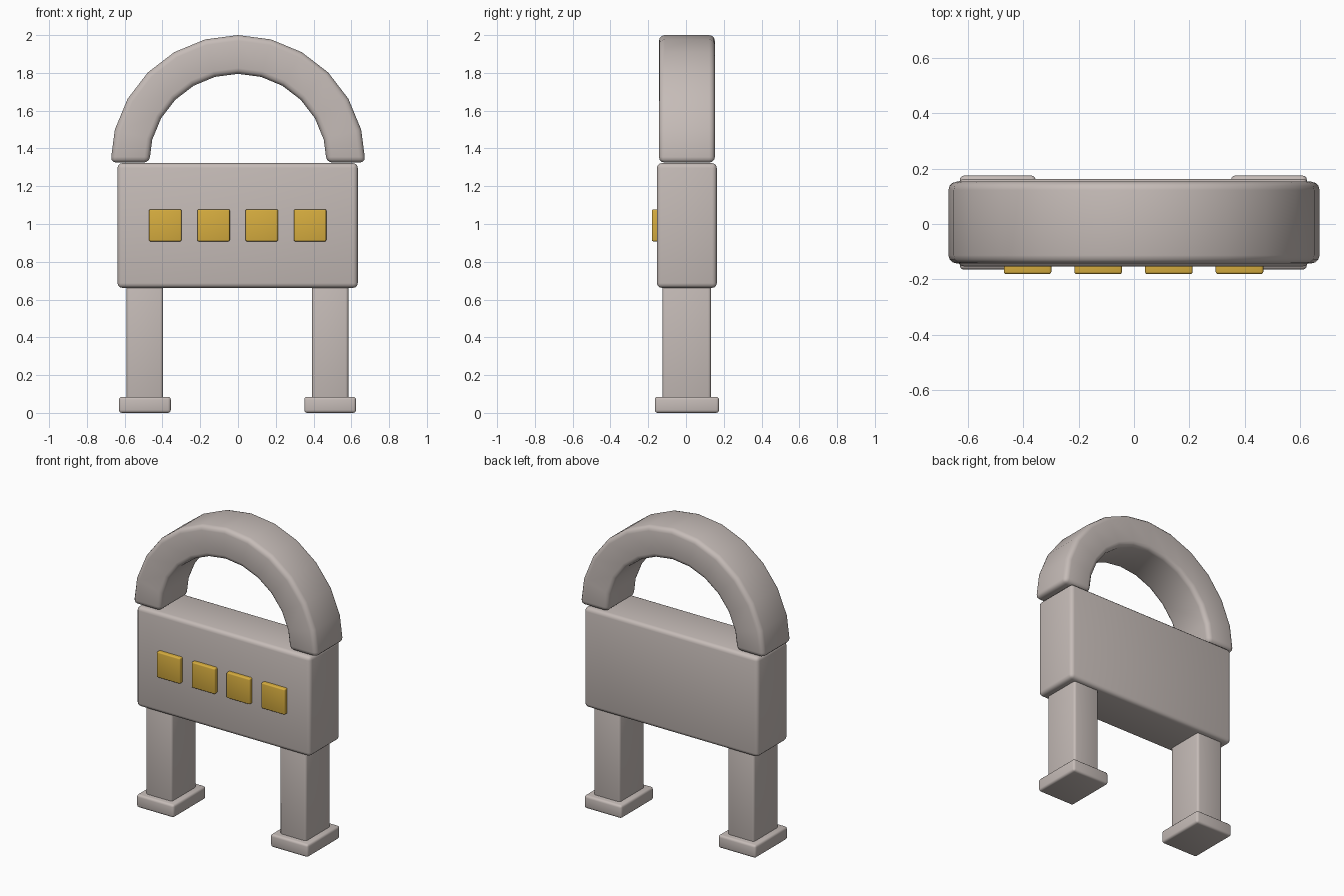
import bpy, bmesh, math

if "Cube" in bpy.data.objects:
    bpy.data.objects.remove(bpy.data.objects["Cube"])

def material(name, rgb):
    m = bpy.data.materials.new(name)
    m.diffuse_color = (*rgb, 1)
    m.use_nodes = True
    m.node_tree.nodes["Principled BSDF"].inputs["Base Color"].default_value = m.diffuse_color
    return m

STONE = material("warm_grey", (0.56, 0.50, 0.475))
GOLD = material("gold", (0.68, 0.42, 0.05))

def finish(name, bm, mat, bevel):
    """Turn a bmesh into a smooth object with rounded edges."""
    bmesh.ops.recalc_face_normals(bm, faces=bm.faces)
    mesh = bpy.data.meshes.new(name)
    bm.to_mesh(mesh)
    bm.free()
    mesh.materials.append(mat)
    ob = bpy.data.objects.new(name, mesh)
    bpy.context.collection.objects.link(ob)
    mod = ob.modifiers.new("rounding", 'BEVEL')
    mod.width, mod.segments = bevel, 3
    mod.limit_method, mod.angle_limit = 'ANGLE', math.radians(40)
    bpy.ops.object.select_all(action='DESELECT')
    ob.select_set(True)
    bpy.context.view_layer.objects.active = ob
    bpy.ops.object.modifier_apply(modifier=mod.name)
    bpy.ops.object.shade_smooth_by_angle(angle=math.radians(35))
    return ob

def box(name, lo, hi, mat, bevel):
    bm = bmesh.new()
    bmesh.ops.create_cube(bm, size=1)
    for v in bm.verts:
        v.co = [(a + b) / 2 + c * (b - a) for a, b, c in zip(lo, hi, v.co)]
    return finish(name, bm, mat, bevel)

# Main body block
box("body", (-0.638, -0.154, 0.662), (0.634, 0.163, 1.322), STONE, 0.025)

# Arched handle: rectangular section swept over a half circle
bm = bmesh.new()
rings = []
for i in range(13):
    a = math.pi * i / 12
    rings.append([bm.verts.new((r * math.cos(a), y, 1.325 + r * math.sin(a)))
                  for r, y in ((0.47, -0.143), (0.675, -0.143), (0.675, 0.153), (0.47, 0.153))])
for p, q in zip(rings, rings[1:]):
    for k in range(4):
        n = (k + 1) % 4
        bm.faces.new((p[k], p[n], q[n], q[k]))
bm.faces.new(rings[0])
bm.faces.new(rings[-1])
finish("handle", bm, STONE, 0.03)

# Legs and feet
for side, x in (("left", -0.493), ("right", 0.488)):
    box(side + "_leg", (x - 0.096, -0.124, 0.06), (x + 0.096, 0.132, 0.69), STONE, 0.015)
    box(side + "_foot", (x - 0.137, -0.165, 0.0), (x + 0.137, 0.175, 0.085), STONE, 0.015)

# Row of four gold buttons on the front
for i in range(4):
    x = -0.385 + 0.2555 * i
    box(f"button_{i + 1}", (x - 0.086, -0.181, 0.908), (x + 0.086, -0.12, 1.078), GOLD, 0.008)
